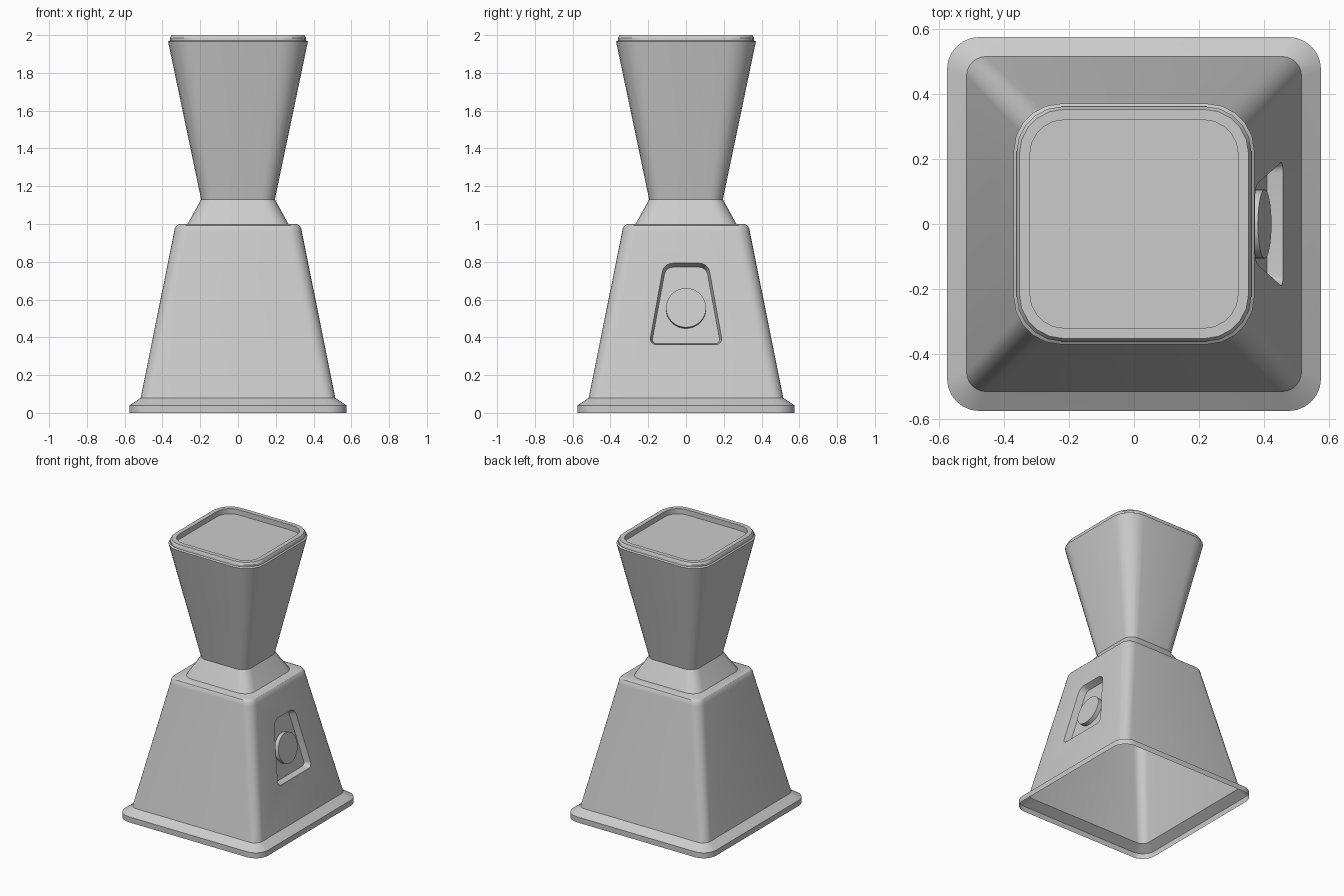
import bpy, bmesh, math
from mathutils import Vector, Matrix

if "Cube" in bpy.data.objects:
    bpy.data.objects.remove(bpy.data.objects["Cube"])


def rounded(corners, radii, seg):
    """2D outline with an arc at every corner."""
    out, n = [], len(corners)
    for i, (c, r) in enumerate(zip(corners, radii)):
        p = Vector(c)
        a = (Vector(corners[i - 1]) - p).normalized()
        b = (Vector(corners[(i + 1) % n]) - p).normalized()
        half = a.angle(b) / 2
        t = r / math.tan(half)
        mid = p + (a + b).normalized() * r / math.sin(half)
        v0, v1 = (p + a * t - mid).normalized(), (p + b * t - mid).normalized()
        out += [mid + v0.slerp(v1, k / seg) * r for k in range(seg + 1)]
    return out


def square(half, r, z, seg):
    pts = [(-half, -half), (half, -half), (half, half), (-half, half)]
    return [Vector((p.x, p.y, z)) for p in rounded(pts, [r] * 4, seg)]


def loft(name, loops, cap_start=True):
    """Skin a stack of matching loops and cap the ends."""
    bm = bmesh.new()
    rings = [[bm.verts.new(p) for p in loop] for loop in loops]
    n = len(rings[0])
    for lo, hi in zip(rings, rings[1:]):
        for i in range(n):
            j = (i + 1) % n
            bm.faces.new((lo[i], lo[j], hi[j], hi[i]))
    bm.faces.new(rings[-1])
    if cap_start:
        bm.faces.new(rings[0][::-1])
        bmesh.ops.recalc_face_normals(bm, faces=bm.faces)
    return finish(name, bm)


def finish(name, bm):
    me = bpy.data.meshes.new(name)
    bm.to_mesh(me)
    bm.free()
    ob = bpy.data.objects.new(name, me)
    bpy.context.collection.objects.link(ob)
    return ob


def activate(ob):
    bpy.ops.object.select_all(action='DESELECT')
    ob.select_set(True)
    bpy.context.view_layer.objects.active = ob


def smooth(ob):
    activate(ob)
    bpy.ops.object.shade_smooth_by_angle(angle=math.radians(32))


# flared foot and tapered body: half width, corner radius, height
body_profile = [(.575, .10, 0), (.575, .10, .04), (.515, .06, .08),
                (.338, .07, .96), (.334, .068, .98), (.325, .062, .993), (.308, .05, 1.0)]
body = loft("tapered_body", [square(h, r, z, 6) for h, r, z in body_profile])

# frame of the sloping right-hand wall
tilt = math.atan2(.515 - .338, .96 - .08)
normal = Vector((math.cos(tilt), 0, math.sin(tilt)))
up = Vector((-math.sin(tilt), 0, math.cos(tilt)))
origin = Vector((.515 - (.56 - .08) * math.tan(tilt), 0, .56))


def on_wall(pts, offset):
    return [origin + Vector((0, p.x, 0)) + up * p.y + normal * offset for p in pts]


# tapered pocket cut into the right wall
depth = .047
outer = rounded([(-.195, -.202), (.195, -.202), (.117, .237), (-.117, .237)], [.03, .03, .055, .055], 5)
inner = rounded([(-.182, -.188), (.182, -.188), (.107, .225), (-.107, .225)], [.022, .022, .045, .045], 5)
outside = [o * 2 - i for o, i in zip(outer, inner)]
cutter = loft("pocket_cutter", [on_wall(inner, -depth), on_wall(outside, depth)])
cutter.hide_render = True
mod = body.modifiers.new("pocket", 'BOOLEAN')
mod.operation, mod.solver, mod.object = 'DIFFERENCE', 'EXACT', cutter
activate(body)
bpy.ops.object.modifier_apply(modifier=mod.name)
bpy.data.objects.remove(cutter)

# open underside
bm = bmesh.new()
bm.from_mesh(body.data)
bottom = [f for f in bm.faces if all(v.co.z < 1e-4 for v in f.verts)]
bmesh.ops.delete(bm, geom=bottom, context='FACES_ONLY')
bm.to_mesh(body.data)
bm.free()
smooth(body)

# neck and flared hopper with recessed lid
hopper_profile = [(.267, .08, 1.0), (.195, .07, 1.13), (.37, .145, 1.965), (.361, .14, 1.972),
                  (.361, .14, 1.985), (.352, .135, 2.0), (.32, .105, 2.0), (.32, .105, 1.962)]
hopper = loft("neck_and_hopper", [square(h, r, z, 5) for h, r, z in hopper_profile], cap_start=False)
smooth(hopper)

# round button in the pocket
bm = bmesh.new()
bmesh.ops.create_cone(bm, cap_ends=True, segments=32, radius1=.106, radius2=.106, depth=.034)
rot = normal.to_track_quat('Z', 'Y').to_matrix().to_4x4()
bmesh.ops.transform(bm, verts=bm.verts,
                    matrix=Matrix.Translation(origin - normal * .034) @ rot)
smooth(finish("round_button", bm))
